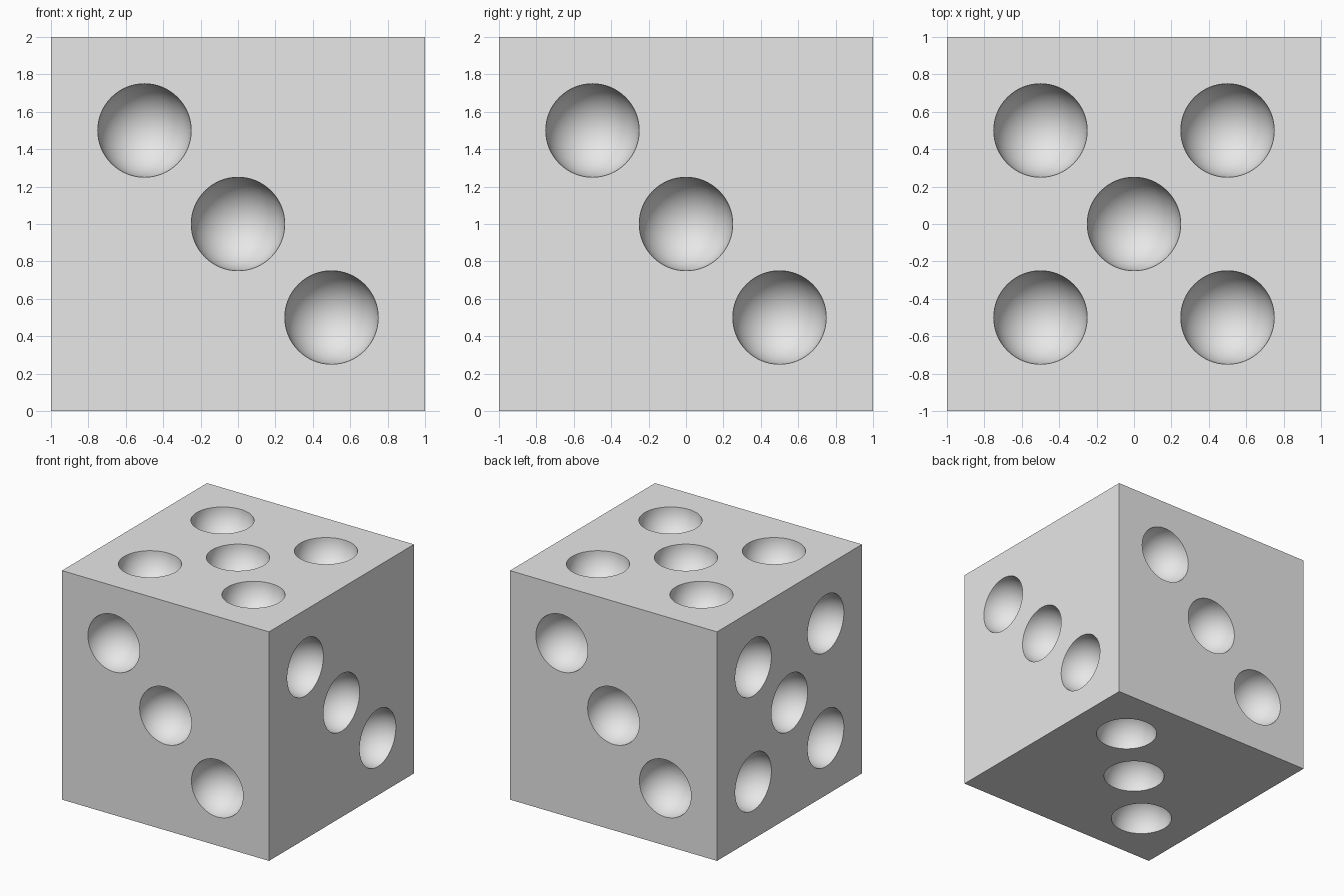
import bpy
import bmesh
from math import radians
from mathutils import Matrix, Vector

SIZE, PIP_RADIUS, STEP = 2.0, 0.25, 0.5
CENTRE = Vector((0, 0, SIZE / 2))

default = bpy.data.objects.get("Cube")
if default:
    bpy.data.objects.remove(default, do_unlink=True)

# Single grey material
grey = bpy.data.materials.new("light_grey")
grey.use_nodes = True
colour = (0.8, 0.8, 0.8, 1)
grey.diffuse_color = colour
grey.node_tree.nodes["Principled BSDF"].inputs["Base Color"].default_value = colour


def add_object(name, bm):
    mesh = bpy.data.meshes.new(name)
    bm.to_mesh(mesh)
    bm.free()
    mesh.materials.append(grey)
    obj = bpy.data.objects.new(name, mesh)
    bpy.context.collection.objects.link(obj)
    return obj


# Pip layouts, in steps right and up on a face
THREE = [(-1, 1), (0, 0), (1, -1)]
FIVE = THREE + [(1, 1), (-1, -1)]

X, Y, Z = Vector((1, 0, 0)), Vector((0, 1, 0)), Vector((0, 0, 1))
# Outward normal, rightward direction and layout of each face
FACES = [(-Y, X, THREE), (X, Y, THREE), (Y, -X, THREE),
         (-X, -Y, FIVE), (Z, X, FIVE), (-Z, -X, THREE)]

# Cube body
bm = bmesh.new()
bmesh.ops.create_cube(bm, size=SIZE, matrix=Matrix.Translation(CENTRE))
die = add_object("die_body", bm)

# Balls centred on the faces, which scoop out the round pips
bm = bmesh.new()
for normal, right, layout in FACES:
    up = normal.cross(right)
    turn = Matrix((right, up, normal)).transposed().to_4x4()
    for u, v in layout:
        spot = CENTRE + normal * SIZE / 2 + (right * u + up * v) * STEP
        bmesh.ops.create_uvsphere(bm, u_segments=64, v_segments=32, radius=PIP_RADIUS,
                                  matrix=Matrix.Translation(spot) @ turn)
cutter = add_object("pip_cutter", bm)
cutter.hide_render = True

cut = die.modifiers.new("pips", "BOOLEAN")
cut.operation = "DIFFERENCE"
cut.solver = "EXACT"
cut.object = cutter

# Apply the cut, then smooth the pips while the rims stay sharp
bpy.ops.object.select_all(action="DESELECT")
die.select_set(True)
bpy.context.view_layer.objects.active = die
bpy.ops.object.modifier_apply(modifier=cut.name)
bpy.data.objects.remove(cutter, do_unlink=True)
bpy.ops.object.shade_smooth_by_angle(angle=radians(30))
